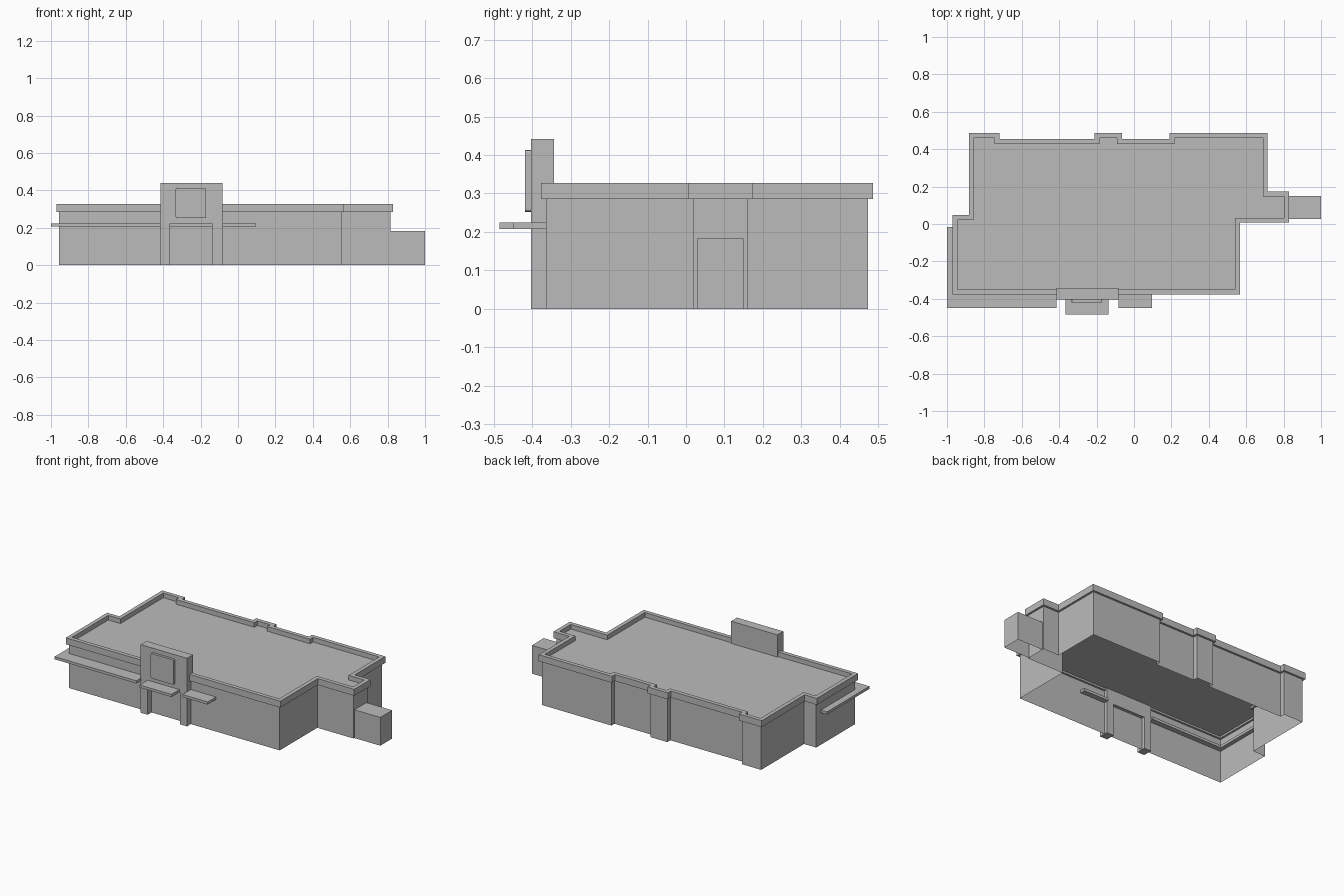
import bpy
import bmesh
from mathutils import Vector

if "Cube" in bpy.data.objects:
    bpy.data.objects.remove(bpy.data.objects["Cube"], do_unlink=True)

GREY = bpy.data.materials.new("plain grey")
GREY.use_nodes = True
GREY.diffuse_color = (0.5, 0.5, 0.5, 1)
GREY.node_tree.nodes["Principled BSDF"].inputs["Base Color"].default_value = (0.5, 0.5, 0.5, 1)

WALL_TOP, PARAPET_TOP, ROOF = 0.285, 0.327, 0.297

# Outer edge of the parapet, counter-clockwise
OUTLINE = [(-0.97, -0.377), (0.567, -0.377), (0.567, 0.007), (0.828, 0.007),
           (0.828, 0.174), (0.715, 0.174), (0.715, 0.486), (0.19, 0.486),
           (0.19, 0.455), (-0.065, 0.455), (-0.065, 0.486), (-0.21, 0.486),
           (-0.21, 0.455), (-0.72, 0.455), (-0.72, 0.486), (-0.883, 0.486),
           (-0.883, 0.047), (-0.97, 0.047)]


def inset(points, d):
    """Move every right-angled corner inward by d."""
    result = []
    for i, p in enumerate(points):
        p = Vector(p)
        a = (p - Vector(points[i - 1])).normalized()
        b = (Vector(points[(i + 1) % len(points)]) - p).normalized()
        normals = Vector((-a.y, a.x)) + Vector((-b.y, b.x))
        result.append(p + normals * d)
    return result


def finish(name, bm):
    mesh = bpy.data.meshes.new(name)
    bm.to_mesh(mesh)
    bm.free()
    mesh.materials.append(GREY)
    obj = bpy.data.objects.new(name, mesh)
    bpy.context.collection.objects.link(obj)
    return obj


def loop(bm, points, z):
    return [bm.verts.new((p[0], p[1], z)) for p in points]


def bridge(bm, lower, upper):
    for i in range(len(lower)):
        j = (i + 1) % len(lower)
        bm.faces.new((lower[i], lower[j], upper[j], upper[i]))


def prism(name, points, z0, z1, floor=True):
    bm = bmesh.new()
    low, high = loop(bm, points, z0), loop(bm, points, z1)
    bridge(bm, low, high)
    bm.faces.new(high)
    if floor:
        bm.faces.new(low[::-1])
    return finish(name, bm)


def box(name, x0, x1, y0, y1, z0, z1, floor=True):
    return prism(name, [(x0, y0), (x1, y0), (x1, y1), (x0, y1)], z0, z1, floor)


# Hollow walls, open underneath
bm = bmesh.new()
wall_line = inset(OUTLINE, 0.013)
bridge(bm, loop(bm, wall_line, 0), loop(bm, wall_line, WALL_TOP))
finish("walls", bm)

# Parapet ring overhanging the walls
bm = bmesh.new()
inner_line = inset(OUTLINE, 0.026)
out_low, out_high = loop(bm, OUTLINE, WALL_TOP), loop(bm, OUTLINE, PARAPET_TOP)
in_low, in_high = loop(bm, inner_line, WALL_TOP), loop(bm, inner_line, PARAPET_TOP)
bridge(bm, out_low, out_high)
bridge(bm, out_high, in_high)
bridge(bm, in_high, in_low)
bridge(bm, in_low, out_low)
finish("parapet", bm)

# Flat roof sheet inside the parapet
bm = bmesh.new()
bm.faces.new(loop(bm, inner_line, ROOF))
finish("roof", bm)

# Entrance portal with a doorway
bm = bmesh.new()
profile = [(-0.415, 0), (-0.365, 0), (-0.365, 0.207), (-0.135, 0.207),
           (-0.135, 0), (-0.083, 0), (-0.083, 0.441), (-0.415, 0.441)]
front = [bm.verts.new((x, -0.403, z)) for x, z in profile]
back = [bm.verts.new((x, -0.343, z)) for x, z in profile]
bm.faces.new(front)
bm.faces.new(back[::-1])
bridge(bm, back, front)
finish("entrance_portal", bm)

# Blank panel with slightly rounded corners
panel = box("portal_panel", -0.333, -0.17, -0.419, -0.4, 0.252, 0.413)
bm = bmesh.new()
bm.from_mesh(panel.data)
corners = [e for e in bm.edges
           if abs(e.verts[0].co.y - e.verts[1].co.y) > 0.01]
bmesh.ops.bevel(bm, geom=corners, offset=0.006, segments=2, affect='EDGES', profile=0.5)
bm.to_mesh(panel.data)
bm.free()

# Thin canopies
C0, C1 = 0.207, 0.224
prism("corner_canopy", [(-1, -0.449), (-0.414, -0.449), (-0.414, -0.33), (-0.93, -0.33),
                        (-0.93, -0.015), (-1, -0.015)], C0, C1)
box("side_canopy", -0.084, 0.097, -0.449, -0.33, C0, C1)
box("door_canopy", -0.365, -0.137, -0.485, -0.38, C0, C1)

# Side annex
box("side_annex", 0.815, 1, 0.028, 0.15, 0, 0.183, floor=False)
